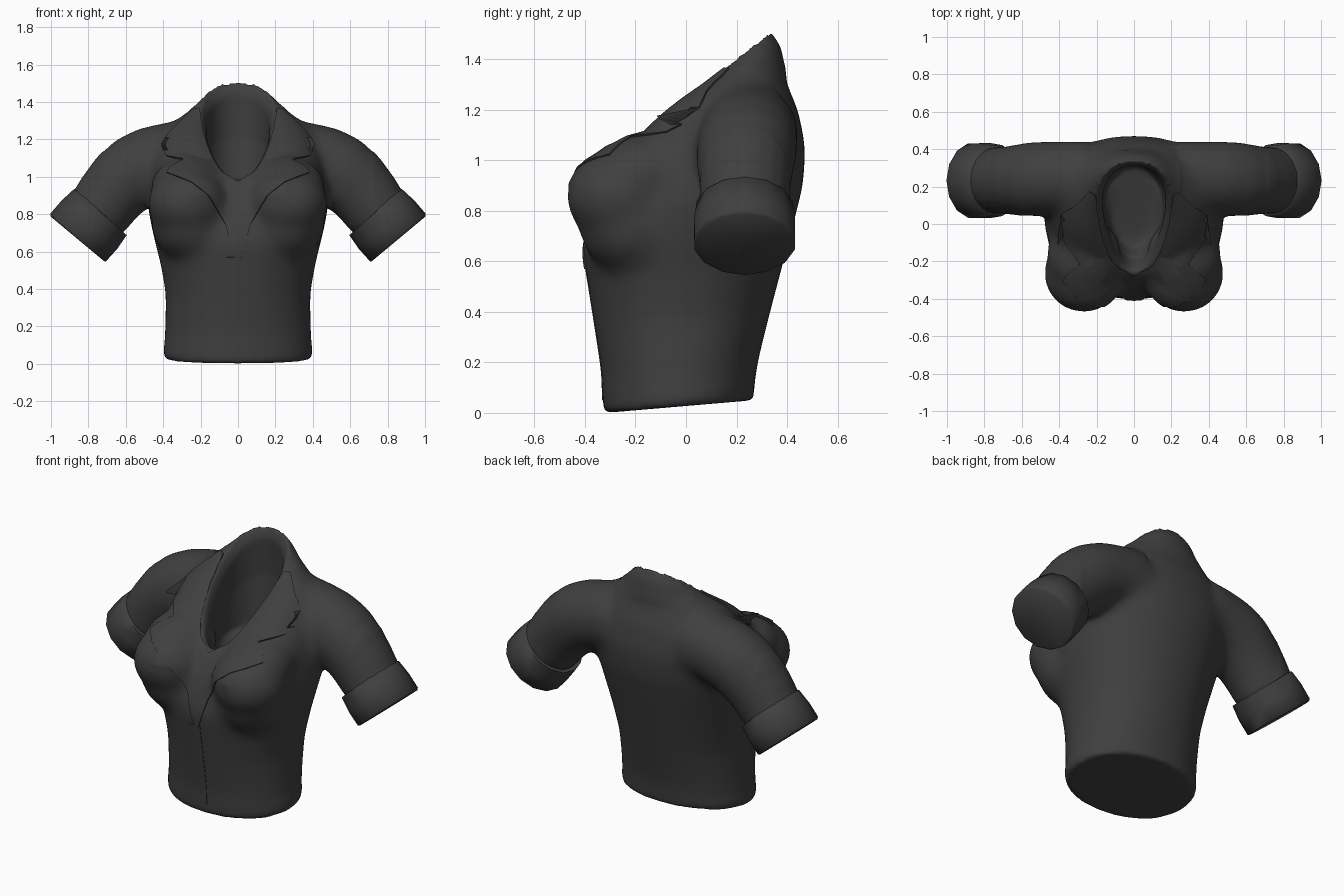
import bpy, bmesh, math
from mathutils import Vector
from mathutils.bvhtree import BVHTree

if "Cube" in bpy.data.objects:
    bpy.data.objects.remove(bpy.data.objects["Cube"])

cloth = bpy.data.materials.new("charcoal_cloth")
cloth.diffuse_color = (0.05, 0.05, 0.05, 1)
cloth.use_nodes = True
cloth.node_tree.nodes["Principled BSDF"].inputs["Base Color"].default_value = cloth.diffuse_color


def smooth(ob, angle):
    bpy.ops.object.select_all(action='DESELECT')
    ob.select_set(True)
    bpy.context.view_layer.objects.active = ob
    bpy.ops.object.shade_smooth_by_angle(angle=math.radians(angle))


def finish(name, bm, angle=50):
    bmesh.ops.recalc_face_normals(bm, faces=bm.faces)
    me = bpy.data.meshes.new(name)
    bm.to_mesh(me)
    bm.free()
    ob = bpy.data.objects.new(name, me)
    bpy.context.collection.objects.link(ob)
    me.materials.append(cloth)
    smooth(ob, angle)
    return ob


def loft(bm, rings):
    """Skin a list of point rings and cap both ends."""
    vs = [[bm.verts.new(p) for p in r] for r in rings]
    n = len(vs[0])
    for a, b in zip(vs, vs[1:]):
        for i in range(n):
            j = (i + 1) % n
            bm.faces.new((a[i], a[j], b[j], b[i]))
    bm.faces.new(vs[0])
    bm.faces.new(vs[-1])


def spow(v, p):
    return math.copysign(abs(v) ** p, v)


def body_ring(yf, zf, yb, zb, w, bow=0, egg=0, power=2.1, n=40):
    """Tilted ring through a front and a back point; bow lifts its sides."""
    pts = []
    for i in range(n):
        t = 2 * math.pi * i / n
        c, s = spow(math.cos(t), 2 / power), spow(math.sin(t), 2 / power)
        u = (1 - c) / 2
        pts.append((w * s * (1 - egg * c), yf + (yb - yf) * u,
                    zf + (zb - zf) * u + bow * s * s))
    return pts


def tube_rings(path, n, side, depth=1.0):
    """Rings around a path of (x, y, z, radius) bending in the xz plane."""
    rings = []
    for i, p in enumerate(path):
        a, b = path[max(i - 1, 0)], path[min(i + 1, len(path) - 1)]
        d = Vector((b[0] - a[0], 0, b[2] - a[2])).normalized()
        across = Vector((-d.z, 0, d.x))
        ring = []
        for k in range(n):
            t = 2 * math.pi * k / n
            q = Vector(p[:3]) + p[3] * (across * math.cos(t) + Vector((0, depth * math.sin(t), 0)))
            ring.append((side * q.x, q.y, q.z))
        rings.append(ring)
    return rings


def ellipsoid(bm, centre, radii):
    for v in bmesh.ops.create_uvsphere(bm, u_segments=24, v_segments=16, radius=1)["verts"]:
        v.co = [c + r * q for c, r, q in zip(centre, radii, v.co)]


# Torso shell: hem, waist, chest, shoulders, neckline, then the hollow inside
bm = bmesh.new()
loft(bm, [
    body_ring(-.32, .0, .265, .05, .385),
    body_ring(-.328, .03, .268, .075, .398),
    body_ring(-.335, .17, .285, .2, .392),
    body_ring(-.365, .36, .335, .4, .388),
    body_ring(-.39, .52, .38, .57, .418),
    body_ring(-.41, .64, .425, .74, .455),
    body_ring(-.38, .77, .465, .9, .485),
    body_ring(-.33, .88, .475, 1.05, .475, 0, 0, 2.3),
    body_ring(-.30, .94, .445, 1.2, .44, .05, 0, 2.3),
    body_ring(-.28, .97, .40, 1.3, .36, .11, 0, 2.3),
    body_ring(-.265, .985, .395, 1.36, .285, .12, .1),
    body_ring(-.255, .99, .375, 1.45, .22, .07, .25),
    body_ring(-.25, .99, .335, 1.512, .185, .02, .27, 2.2),
    body_ring(-.22, .95, .312, 1.45, .162, 0, .27, 2.1),
    body_ring(-.17, .87, .33, 1.22, .165, 0, .2, 2),
    body_ring(-.13, .79, .31, .92, .15, 0, .1, 2)])
sleeve = [(.24, .255, 1.115, .192), (.36, .25, 1.1, .195), (.46, .245, 1.075, .2), (.55, .24, 1.03, .202),
          (.62, .235, .965, .194), (.69, .233, .885, .183), (.77, .232, .77, .174)]
for side in (-1, 1):
    # Sleeve, bust, slope under the bust and slope up to the collarbone
    loft(bm, tube_rings(sleeve, 20, side))
    ellipsoid(bm, (side * .27, -.265, .855), (.215, .212, .185))
    ellipsoid(bm, (side * .25, -.2, .74), (.215, .225, .2))
    ellipsoid(bm, (side * .27, -.17, .95), (.2, .2, .15))
jacket_body = finish("jacket_body", bm)

# Blend torso, sleeves and bust into one soft surface
rm = jacket_body.modifiers.new("blend", 'REMESH')
rm.mode = 'VOXEL'
rm.voxel_size = .014
sm = jacket_body.modifiers.new("soften", 'SMOOTH')
sm.factor = .5
sm.iterations = 5
dg = bpy.context.evaluated_depsgraph_get()
blended = bpy.data.meshes.new_from_object(jacket_body.evaluated_get(dg))
jacket_body.modifiers.clear()
jacket_body.data = blended
if not blended.materials:
    blended.materials.append(cloth)

# Extra softening everywhere except hem, collar and neck opening
bm = bmesh.new()
bm.from_mesh(blended)
soft = [v for v in bm.verts if abs(v.co.x) < .72 and
        (.1 < v.co.z < .9 or (v.co.z >= .9 and (abs(v.co.x) > .25 or v.co.y > .4)))]
for _ in range(40):
    bmesh.ops.smooth_vert(bm, verts=soft, factor=.5, use_axis_x=True, use_axis_y=True, use_axis_z=True)
bm.to_mesh(blended)
bm.free()
smooth(jacket_body, 60)
tree = BVHTree.FromPolygons([v.co for v in blended.vertices],
                            [tuple(p.vertices) for p in blended.polygons])

# Turned-up cuffs with closed, softly rounded ends
cuff = [(.733, .232, .814, .165), (.736, .232, .811, .187), (.795, .232, .743, .197),
        (.855, .232, .675, .196), (.86, .232, .669, .186)]
for side, label in ((-1, "left"), (1, "right")):
    bm = bmesh.new()
    loft(bm, tube_rings(cuff, 14, side, 1.04))
    finish(label + "_cuff", bm, 70)


def draped(name, rows, side, lift, cols=10):
    """Cloth panel given by (z, inner x, outer x) rows, laid on the body front."""
    bm = bmesh.new()
    grid, last = [], -.4
    for (z0, a0, b0), (z1, a1, b1) in zip(rows, rows[1:]):
        steps = max(1, round((z1 - z0) / .03))
        for s in range(steps):
            f = s / steps
            grid.append((z0 + (z1 - z0) * f, a0 + (a1 - a0) * f, b0 + (b1 - b0) * f))
    grid.append(rows[-1])
    top, under = [], []
    for z, a, b in grid:
        top_row, under_row = [], []
        for c in range(cols, -1, -1):
            x = side * (a + (b - a) * c / cols)
            hit, nor, _, _ = tree.ray_cast(Vector((x, -2, z)), Vector((0, 1, 0)))
            # Hold the panel at the neckline where the opening falls away
            if hit is None or (z > 1 and hit.y > -.25 + (z - .985) * 1.14 + .06):
                hit, nor = Vector((x, last, z)), Vector((0, -.7, .7))
            last = hit.y
            top_row.append(bm.verts.new(hit + nor * lift))
            under_row.append(bm.verts.new(hit - nor * .008))
        top.append(top_row)
        under.append(under_row)
    rims = [g[0] + [r[-1] for r in g[1:]] + g[-1][-2::-1] + [r[0] for r in g[-2:0:-1]]
            for g in (top, under)]
    for g in (top, under):
        for r0, r1 in zip(g, g[1:]):
            for c in range(cols):
                bm.faces.new((r0[c], r0[c + 1], r1[c + 1], r1[c]))
    for i in range(len(rims[0])):
        j = (i + 1) % len(rims[0])
        bm.faces.new((rims[0][i], rims[0][j], rims[1][j], rims[1][i]))
    return finish(name, bm, 50)


# Notched lapels and collar halves, plus the front closing flap
lapel = [(.57, -.005, .015), (.75, -.005, .07), (.9, -.005, .16), (.97, 0, .25),
         (1.02, .085, .38), (1.05, .11, .36), (1.09, .135, .29)]
collar = [(1.09, .135, .29), (1.11, .145, .38), (1.17, .17, .41), (1.24, .19, .36),
          (1.30, .2, .30), (1.36, .205, .235)]
for side, label in ((-1, "left"), (1, "right")):
    draped(label + "_lapel", lapel, side, .008)
    draped(label + "_collar", collar, side, .008)
draped("front_flap", [(.05, -.06, .02), (.57, -.06, .02)], 1, .003, 4)
